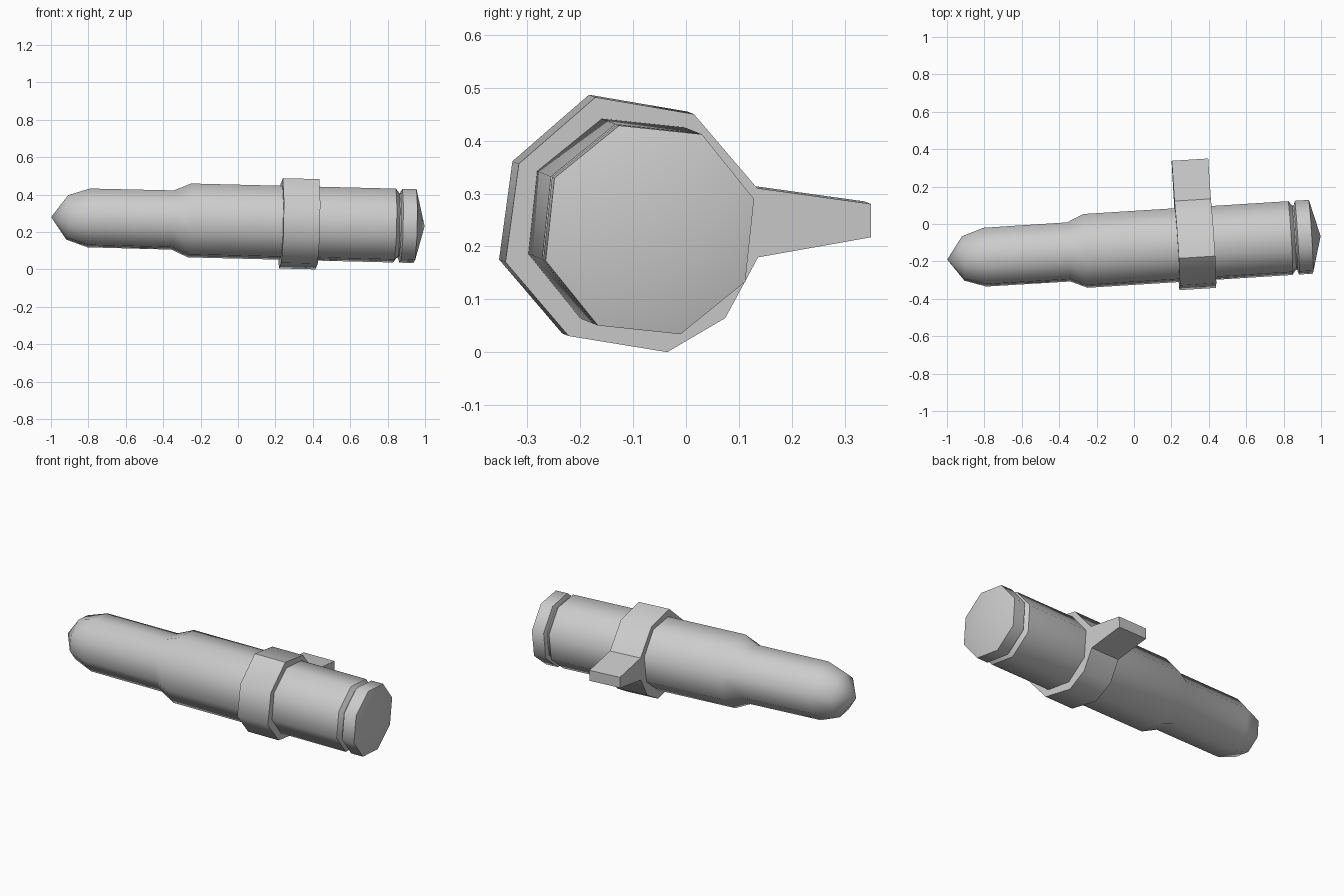
import bpy, bmesh, math
from mathutils import Vector, Matrix

if "Cube" in bpy.data.objects:
    bpy.data.objects.remove(bpy.data.objects["Cube"])

# Shared tilted axis of the cartridge (local x runs nose to base)
AXIS = Vector((1, 0.0625, -0.025))
FRAME = Matrix.Translation((0, -0.1275, 0.255)) @ AXIS.to_track_quat('X', 'Z').to_matrix().to_4x4()
SIDES, PHASE = 8, math.radians(16.5)


def octagon(r):
    return [(r * math.cos(PHASE + math.tau * i / SIDES),
             r * math.sin(PHASE + math.tau * i / SIDES)) for i in range(SIDES)]


def add_loop(bm, x, pts):
    return [bm.verts.new((x, y, z)) for y, z in pts]


def bridge(bm, a, b):
    n = len(a)
    return [bm.faces.new((a[i], a[(i + 1) % n], b[(i + 1) % n], b[i])) for i in range(n)]


def finish(bm, name, flat=()):
    bmesh.ops.recalc_face_normals(bm, faces=bm.faces[:])
    for f in bm.faces:
        f.smooth = f not in flat
    for e in bm.edges:
        if len(e.link_faces) == 2 and e.calc_face_angle(0) > math.radians(50):
            e.smooth = False
    mesh = bpy.data.meshes.new(name)
    bm.to_mesh(mesh)
    bm.free()
    obj = bpy.data.objects.new(name, mesh)
    bpy.context.collection.objects.link(obj)
    obj.matrix_world = FRAME
    return obj


# Round: pointed nose, stepped shoulder, case, groove, rim, shallow conical base
profile = [(-0.915, 0.124), (-0.80, 0.164), (-0.35, 0.165), (-0.26, 0.206), (0.838, 0.206),
           (0.858, 0.18), (0.865, 0.18), (0.873, 0.206), (0.948, 0.206)]
bm = bmesh.new()
loops = [add_loop(bm, x, octagon(r)) for x, r in profile]
for a, b in zip(loops, loops[1:]):
    bridge(bm, a, b)
for loop, x in ((loops[0], -1.001), (loops[-1], 1.0)):
    tip = bm.verts.new((x, 0, 0))
    for i in range(SIDES):
        bm.faces.new((loop[i], loop[(i + 1) % SIDES], tip))
finish(bm, "round")

# Belt link: ring with a tapered tab on the +y side
outline = [(0.116, 0.206), (-0.071, 0.238), (-0.216, 0.112), (-0.241, -0.074), (-0.121, -0.214),
           (0.066, -0.2445), (0.176, -0.18), (0.238, -0.065), (0.452, -0.027), (0.452, 0.036),
           (0.236, 0.066)]
bm = bmesh.new()
outer = [add_loop(bm, x, outline) for x in (0.23, 0.425)]
inner = [add_loop(bm, x, octagon(0.204)) for x in (0.23, 0.425)]
walls = bridge(bm, *outer)
bridge(bm, *inner)
caps = []
for end in (0, 1):
    edges = []
    for loop in (outer[end], inner[end]):
        edges += [bm.edges.get((loop[i], loop[(i + 1) % len(loop)])) for i in range(len(loop))]
    res = bmesh.ops.triangle_fill(bm, edges=edges, use_beauty=True, use_dissolve=False)
    caps += [g for g in res["geom"] if isinstance(g, bmesh.types.BMFace)]
finish(bm, "belt_link", set(walls[7:10] + caps))
